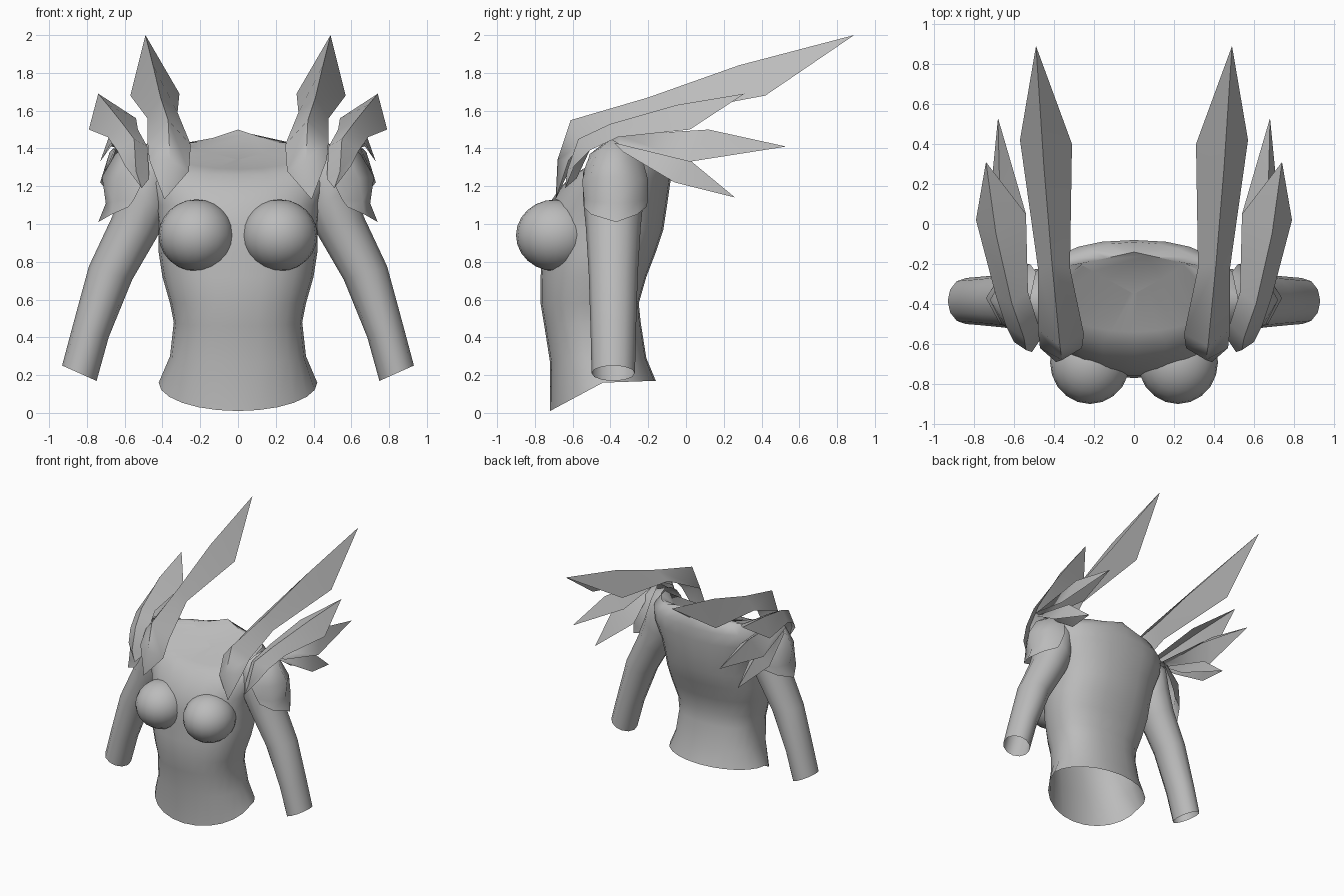
import bpy, bmesh, math
from mathutils import Vector

cube = bpy.data.objects.get("Cube")
if cube:
    bpy.data.objects.remove(cube, do_unlink=True)

grey = bpy.data.materials.new("plain grey")
grey.use_nodes = True
COL = (0.5, 0.5, 0.5, 1)
grey.diffuse_color = COL
grey.node_tree.nodes["Principled BSDF"].inputs["Base Color"].default_value = COL


def loft(name, rings, closed=True, cap_top=False, mirror=False, angle=50):
    """Skin a list of equally long point rows."""
    bm = bmesh.new()
    rows = [[bm.verts.new(p) for p in ring] for ring in rings]
    n = len(rows[0])
    for a, b in zip(rows, rows[1:]):
        for i in range(n if closed else n - 1):
            j = (i + 1) % n
            bm.faces.new((a[i], a[j], b[j], b[i]))
    if cap_top:
        bm.faces.new(rows[-1])
    bmesh.ops.remove_doubles(bm, verts=bm.verts[:], dist=0.001)
    bmesh.ops.recalc_face_normals(bm, faces=bm.faces[:])
    me = bpy.data.meshes.new(name)
    bm.to_mesh(me)
    bm.free()
    me.materials.append(grey)
    ob = bpy.data.objects.new(name, me)
    bpy.context.collection.objects.link(ob)
    bpy.ops.object.select_all(action='DESELECT')
    ob.select_set(True)
    bpy.context.view_layer.objects.active = ob
    bpy.ops.object.shade_smooth_by_angle(angle=math.radians(angle))
    if mirror:
        ob.modifiers.new("Mirror", 'MIRROR')
    return ob


def torso_ring(hw, yf, ys, yb, zf, zs, zb, e=0.85, n=24):
    """Body section: half width, then y and z at front, side and back."""
    pts = []
    for i in range(n):
        a = 2 * math.pi * i / n
        c, s = math.cos(a), math.sin(a)
        t = abs(s) ** e
        ye, ze = (yb, zb) if s > 0 else (yf, zf)
        pts.append((math.copysign(hw * abs(c) ** e, c),
                    ys + (ye - ys) * t, zs + (ze - zs) * t))
    return pts


# Torso, open at the waist, closed by a sunken collar at the neck
loft("torso", [
    torso_ring(0.42, -0.72, -0.44, -0.16, 0.01, 0.16, 0.17, 1),
    torso_ring(0.36, -0.72, -0.45, -0.21, 0.27, 0.3, 0.29),
    torso_ring(0.34, -0.75, -0.47, -0.24, 0.46, 0.48, 0.48),
    torso_ring(0.36, -0.77, -0.48, -0.25, 0.58, 0.58, 0.58),
    torso_ring(0.40, -0.77, -0.46, -0.21, 0.72, 0.72, 0.72),
    torso_ring(0.42, -0.76, -0.44, -0.16, 0.85, 0.85, 0.85),
    torso_ring(0.42, -0.76, -0.42, -0.12, 0.97, 0.97, 0.97),
    torso_ring(0.44, -0.73, -0.40, -0.1, 1.1, 1.1, 1.1),
    torso_ring(0.49, -0.66, -0.38, -0.08, 1.2, 1.24, 1.24),
    torso_ring(0.50, -0.60, -0.37, -0.08, 1.26, 1.36, 1.34),
    torso_ring(0.44, -0.54, -0.35, -0.09, 1.29, 1.43, 1.42, 1),
    torso_ring(0.27, -0.35, -0.20, -0.14, 1.34, 1.41, 1.5, 2),
], cap_top=True)

# Bust
bpy.ops.mesh.primitive_uv_sphere_add(segments=20, ring_count=12)
bust = bpy.context.object
bust.name = "bust"
for v in bust.data.vertices:
    v.co = Vector((0.22 + 0.2 * v.co.x, -0.69 + 0.21 * v.co.y, 0.94 + 0.19 * v.co.z))
bust.data.materials.append(grey)
bpy.ops.object.shade_smooth_by_angle(angle=math.radians(60))
bust.modifiers.new("Mirror", 'MIRROR')


def arm_ring(x, z, r, ry, tilt, n=12):
    """Oval section; tilt is the angle of its outer end above level."""
    return [(x + r * math.cos(a) * math.cos(tilt), -0.385 + ry * math.sin(a),
             z + r * math.cos(a) * math.sin(tilt))
            for a in (2 * math.pi * i / n for i in range(n))]


# Sleeved arms, open at the cuff
loft("arm", [
    arm_ring(0.84, 0.21, 0.10, 0.115, 0.42),
    arm_ring(0.78, 0.43, 0.10, 0.12, 0.3),
    arm_ring(0.675, 0.74, 0.12, 0.13, 0.3),
    arm_ring(0.55, 0.98, 0.13, 0.145, 0.45),
    arm_ring(0.49, 1.13, 0.15, 0.16, 0.6),
    arm_ring(0.46, 1.27, 0.17, 0.16, 0.8),
    arm_ring(0.40, 1.34, 0.11, 0.12, 1.0),
], mirror=True)

# Shoulder guard: half shell around the upper arm
loft("shoulder_guard", [
    [(0.58, -0.54, 1.09), (0.67, -0.50, 1.05), (0.74, -0.37, 1.01), (0.67, -0.26, 1.05), (0.58, -0.21, 1.09)],
    [(0.55, -0.54, 1.13), (0.66, -0.50, 1.12), (0.70, -0.37, 1.11), (0.66, -0.25, 1.12), (0.56, -0.20, 1.13)],
    [(0.50, -0.55, 1.23), (0.64, -0.51, 1.24), (0.72, -0.38, 1.25), (0.64, -0.24, 1.24), (0.52, -0.20, 1.23)],
    [(0.48, -0.51, 1.37), (0.57, -0.47, 1.39), (0.65, -0.38, 1.37), (0.57, -0.28, 1.39), (0.49, -0.24, 1.38)],
    [(0.52, -0.38, 1.46)] * 5,
], closed=False, mirror=True)


def blade(name, start, sections, tip):
    """Folded sheet; each section is inner edge, ridge, outer edge."""
    loft(name, [[start] * 3] + sections + [[tip] * 3],
         closed=False, mirror=True, angle=75)


# Large blade sweeping over the collarbone
blade("large_blade", (0.39, -0.69, 1.13), [
    [(0.26, -0.62, 1.28), (0.36, -0.68, 1.34), (0.47, -0.62, 1.34)],
    [(0.25, -0.55, 1.42), (0.37, -0.61, 1.55), (0.48, -0.53, 1.44)],
    [(0.32, -0.22, 1.59), (0.41, -0.20, 1.67), (0.48, -0.22, 1.56)],
    [(0.31, 0.40, 1.69), (0.45, 0.28, 1.84), (0.57, 0.42, 1.68)],
], (0.49, 0.89, 2.0))

# Middle blade beside it
blade("middle_blade", (0.51, -0.64, 1.19), [
    [(0.47, -0.58, 1.24), (0.54, -0.63, 1.28), (0.60, -0.59, 1.31)],
    [(0.48, -0.50, 1.41), (0.55, -0.57, 1.45), (0.64, -0.51, 1.39)],
    [(0.53, -0.34, 1.50), (0.61, -0.40, 1.53), (0.69, -0.36, 1.46)],
    [(0.54, 0.05, 1.56), (0.69, -0.05, 1.63), (0.79, 0.02, 1.50)],
], (0.74, 0.31, 1.69))

# Two small blades pointing back from the shoulder
blade("upper_rear_blade", (0.60, -0.40, 1.45), [
    [(0.55, -0.35, 1.44), (0.63, -0.35, 1.47), (0.68, -0.35, 1.42)],
    [(0.54, 0.05, 1.40), (0.67, 0.12, 1.50), (0.73, 0.02, 1.33)],
], (0.68, 0.53, 1.41))
blade("lower_rear_blade", (0.60, -0.38, 1.43), [
    [(0.56, -0.33, 1.40), (0.64, -0.34, 1.42), (0.68, -0.33, 1.38)],
    [(0.54, -0.08, 1.23), (0.67, 0.03, 1.33), (0.73, -0.06, 1.22)],
], (0.66, 0.26, 1.14))
